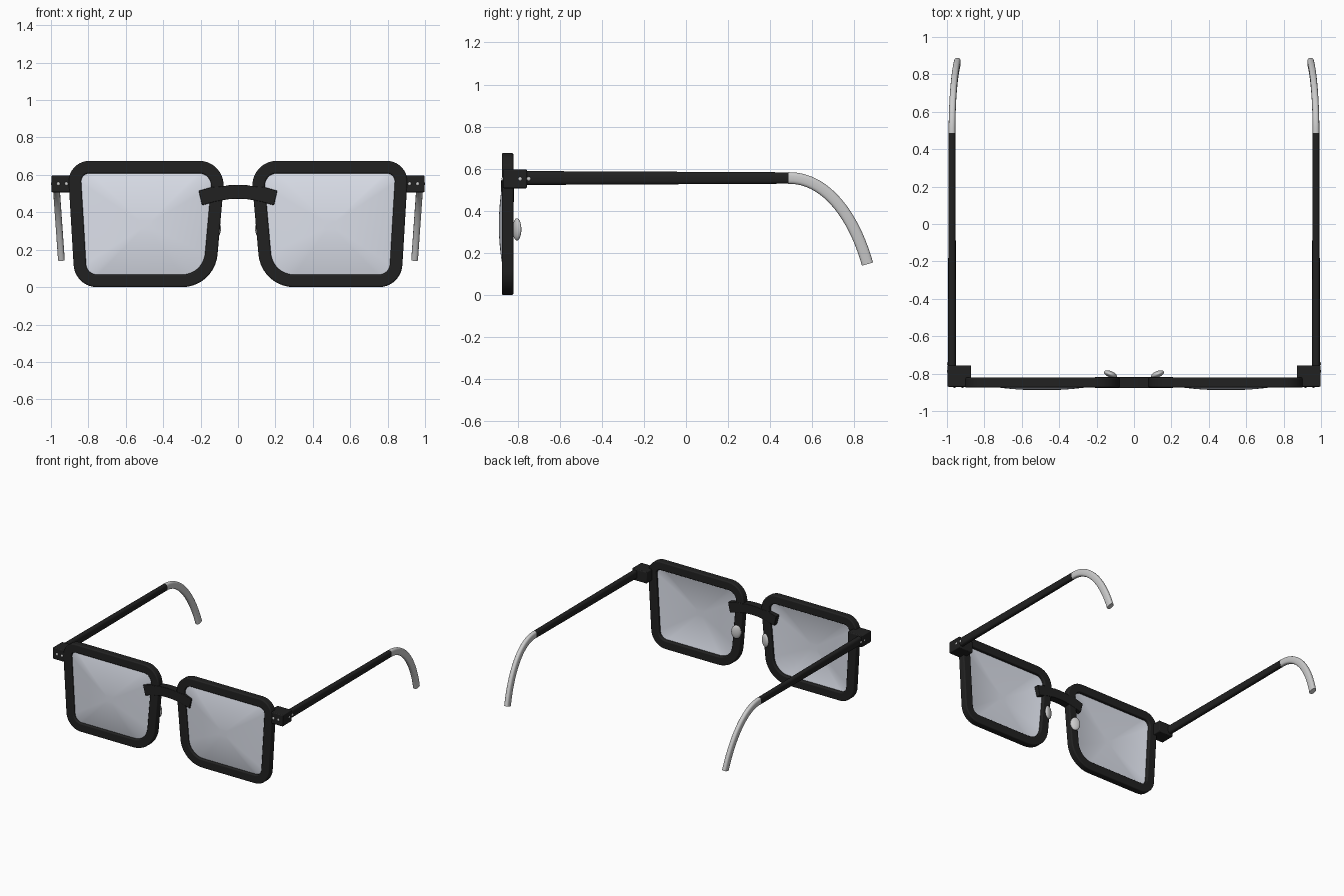
import bpy, bmesh, math
from mathutils import Vector, Matrix

if "Cube" in bpy.data.objects:
    bpy.data.objects.remove(bpy.data.objects["Cube"])


def material(name, rgba):
    m = bpy.data.materials.new(name)
    m.diffuse_color = rgba
    m.use_nodes = True
    m.node_tree.nodes["Principled BSDF"].inputs["Base Color"].default_value = m.diffuse_color
    return m


BLACK = material("black_plastic", (0.015, 0.015, 0.015, 1))
GLASS = material("lens_glass", (0.72, 0.75, 0.83, 0.75))
GREY = material("light_grey", (0.62, 0.62, 0.62, 1))


def finish(bm, name, mat, bevel=0, mirror=True):
    bmesh.ops.recalc_face_normals(bm, faces=bm.faces)
    me = bpy.data.meshes.new(name)
    bm.to_mesh(me)
    bm.free()
    ob = bpy.data.objects.new(name, me)
    bpy.context.collection.objects.link(ob)
    me.materials.append(mat)
    if bevel:
        b = ob.modifiers.new("bevel", 'BEVEL')
        b.width, b.segments, b.limit_method = bevel, 3, 'ANGLE'
        b.angle_limit = math.radians(40)
    if mirror:
        ob.modifiers.new("mirror", 'MIRROR').use_mirror_merge = False
    bpy.ops.object.select_all(action='DESELECT')
    ob.select_set(True)
    bpy.context.view_layer.objects.active = ob
    bpy.ops.object.shade_smooth_by_angle(angle=math.radians(35))
    return ob


def rounded(corners, inset=0, segs=10):
    """Rounded polygon from (x, z, radius) corners, moved inward by inset."""
    pts, n = [], len(corners)
    for i in range(n):
        p = Vector(corners[i][:2])
        a = (Vector(corners[i - 1][:2]) - p).normalized()
        b = (Vector(corners[(i + 1) % n][:2]) - p).normalized()
        half = a.angle(b) / 2
        r = corners[i][2]
        c = p + (a + b).normalized() * (r / math.sin(half))
        s = p + a * (r / math.tan(half)) - c
        e = p + b * (r / math.tan(half)) - c
        sweep = s.angle(e)
        for k in range(segs + 1):
            t = k / segs
            d = (s * math.sin((1 - t) * sweep) + e * math.sin(t * sweep)) / math.sin(sweep)
            pts.append(c + d.normalized() * (r - inset))
    return pts


def skin(bm, rings, closed=False):
    """Quads between successive vertex rings; caps the ends unless closed."""
    n = len(rings[0])
    for i in range(len(rings) if closed else len(rings) - 1):
        a, b = rings[i], rings[(i + 1) % len(rings)]
        for k in range(n):
            bm.faces.new((a[k], a[(k + 1) % n], b[(k + 1) % n], b[k]))
    if not closed:
        bm.faces.new(rings[0])
        bm.faces.new(rings[-1])


def ring(bm, pts, y):
    return [bm.verts.new((p.x, y, p.y)) for p in pts]


# Rims
CORNERS = [(0.065, 0.675, 0.13), (0.912, 0.675, 0.11), (0.872, 0.0, 0.125), (0.125, 0.0, 0.19)]
outer, inner = rounded(CORNERS), rounded(CORNERS, 0.067)
bm = bmesh.new()
skin(bm, [ring(bm, outer, -0.875), ring(bm, outer, -0.82),
          ring(bm, inner, -0.82), ring(bm, inner, -0.875)], closed=True)
finish(bm, "rims", BLACK, 0.008)

# Domed lenses
edge = rounded(CORNERS, 0.06)
mid = Vector((0.493, 0.33))
bm = bmesh.new()
levels = [1 - i / 10 for i in range(10)]
front = [ring(bm, [mid + (p - mid) * s for p in edge], -0.855 - 0.034 * (1 - s * s)) for s in levels]
back = [ring(bm, [mid + (p - mid) * s for p in edge], -0.843 - 0.034 * (1 - s * s)) for s in levels]
skin(bm, front[::-1] + back)
finish(bm, "lenses", GLASS)

# Bridge: an arched bar with drooping ends lying over the rims
bm = bmesh.new()
H = 0.038
half_top = [(0.0, 0.547), (0.05, 0.545), (0.085, 0.538), (0.14, 0.535), (0.21, 0.515)]
half_low = [(0.0, 0.472), (0.05, 0.470), (0.085, 0.464), (0.125, 0.457), (0.192, 0.437)]
top = [(-x, z) for x, z in half_top[:0:-1]] + half_top
low = [(-x, z) for x, z in half_low[:0:-1]] + half_low
rings = []
for (xa, za), (xb, zb) in zip(top, low):
    rings.append([bm.verts.new(c) for c in ((xa, -0.878, za), (xa, -0.818, za),
                                            (xb, -0.818, zb), (xb, -0.878, zb))])
skin(bm, rings)
finish(bm, "bridge", BLACK, 0.004, mirror=False)

# Hinge blocks
bm = bmesh.new()
bmesh.ops.create_cube(bm, size=1, matrix=Matrix.Translation((0.934, -0.813, 0.552))
                      @ Matrix.Diagonal((0.126, 0.115, 0.09, 1)))
finish(bm, "hinge_blocks", BLACK, 0.006)

# Rivets on the hinge front and side
bm = bmesh.new()
for x in (0.917, 0.96):
    bmesh.ops.create_uvsphere(bm, u_segments=16, v_segments=8, radius=0.01,
                              matrix=Matrix.Translation((x, -0.869, 0.552))
                              @ Matrix.Diagonal((1, 0.7, 1, 1)))
for y in (-0.788, -0.747):
    x = 0.994
    bmesh.ops.create_uvsphere(bm, u_segments=16, v_segments=8, radius=0.01,
                              matrix=Matrix.Translation((x, y, 0.552))
                              @ Matrix.Diagonal((0.6, 1, 1, 1)))
finish(bm, "rivets", GREY)


def arm(name, path, mat):
    """Sweep a soft rectangular section along (centre, half height, half width)."""
    bm = bmesh.new()
    rings = []
    for i, (p, h, w) in enumerate(path):
        q0, q1 = path[max(i - 1, 0)][0], path[min(i + 1, len(path) - 1)][0]
        t = (q1 - q0).normalized()
        side = (Vector((1, 0, 0)) - t * t.x).normalized()
        up = side.cross(t)
        r = []
        for k in range(24):
            a = math.tau * k / 24
            c, s = math.cos(a), math.sin(a)
            r.append(bm.verts.new(p + side * math.copysign(abs(c) ** 0.7, c) * w
                                  + up * math.copysign(abs(s) ** 0.7, s) * h))
        rings.append(r)
    skin(bm, rings)
    finish(bm, name, mat)


# Temples
arm("temples", [(Vector((0.973, -0.79, 0.556)), 0.033, 0.021),
                (Vector((0.973, -0.1, 0.556)), 0.030, 0.020),
                (Vector((0.973, 0.487, 0.556)), 0.027, 0.019)], BLACK)

# Curved ear tips
P = [Vector(v) for v in ((0.485, 0.556), (0.65, 0.56), (0.79, 0.40), (0.862, 0.148))]
path = []
for i in range(21):
    t = i / 20
    q = P[0] * (1 - t) ** 3 + P[1] * 3 * t * (1 - t) ** 2 + P[2] * 3 * t * t * (1 - t) + P[3] * t ** 3
    path.append((Vector((0.973 - 0.07 * max(0, 0.556 - q.y), q.x, q.y)), 0.0275, 0.018))
arm("ear_tips", path, GREY)

# Nose pads
bm = bmesh.new()
bmesh.ops.create_uvsphere(bm, u_segments=24, v_segments=14, radius=1,
                          matrix=Matrix.Translation((0.126, -0.803, 0.312))
                          @ Matrix.Rotation(math.radians(22), 4, 'Z')
                          @ Matrix.Diagonal((0.037, 0.017, 0.053, 1)))
finish(bm, "nose_pads", GREY)
